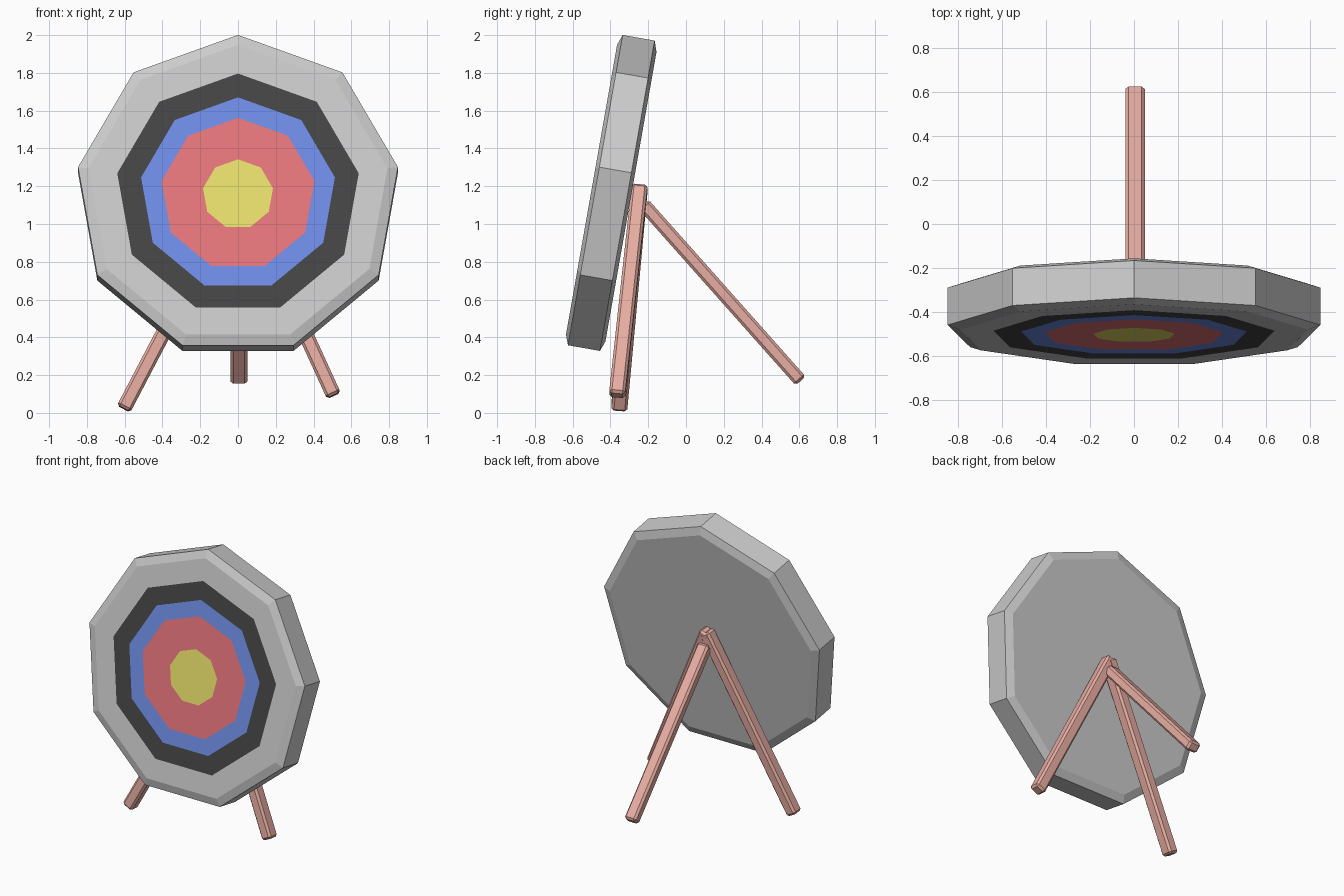
import bpy, bmesh, math
from mathutils import Vector, Matrix

if "Cube" in bpy.data.objects:
    bpy.data.objects.remove(bpy.data.objects["Cube"])


def material(name, rgb):
    m = bpy.data.materials.new(name)
    m.diffuse_color = (*rgb, 1)
    m.use_nodes = True
    m.node_tree.nodes["Principled BSDF"].inputs["Base Color"].default_value = m.diffuse_color
    return m


def add_object(name, bm, mats):
    bmesh.ops.recalc_face_normals(bm, faces=bm.faces)
    me = bpy.data.meshes.new(name)
    bm.to_mesh(me)
    bm.free()
    for m in mats:
        me.materials.append(m)
    ob = bpy.data.objects.new(name, me)
    bpy.context.collection.objects.link(ob)
    return ob


grey = material("straw_grey", (0.8, 0.8, 0.8))
black = material("ring_black", (0.06, 0.06, 0.06))
blue = material("ring_blue", (0.16, 0.27, 0.8))
red = material("ring_red", (0.8, 0.18, 0.2))
yellow = material("ring_yellow", (0.82, 0.75, 0.15))
wood = material("wood", (0.8, 0.42, 0.36))

# Target board: nine-sided loops from back to front centre, (radius, depth, material of the band after it)
SIDES = 9
profile = [(0.803, -0.106, 0), (0.86, -0.086, 0), (0.86, 0.086, 0), (0.803, 0.106, 0),
           (0.649, 0.106, 1), (0.521, 0.106, 2), (0.411, 0.106, 3), (0.188, 0.106, 4)]
bm = bmesh.new()
loops = []
for r, d, _ in profile:
    angles = [2 * math.pi * i / SIDES for i in range(SIDES)]
    loops.append([bm.verts.new((r * math.sin(a), -d, r * math.cos(a))) for a in angles])
bm.faces.new(loops[0])
for (a, b), (_, _, mat) in zip(zip(loops, loops[1:]), profile):
    for i in range(SIDES):
        j = (i + 1) % SIDES
        bm.faces.new((a[i], a[j], b[j], b[i])).material_index = mat
bm.faces.new(loops[-1]).material_index = profile[-1][2]
board = add_object("target_board", bm, [grey, black, blue, red, yellow])
board.location = (0, -0.40, 1.139)
board.rotation_euler.x = math.radians(-10)


# Legs: chamfered square posts between two points
def leg(name, foot, top, width, depth):
    foot, top = Vector(foot), Vector(top)
    d = (top - foot).normalized()
    x = Vector((0, 1, 0)).cross(d).normalized()
    y = d.cross(x)
    bm = bmesh.new()
    bmesh.ops.create_cube(bm, size=1)
    bmesh.ops.scale(bm, vec=(width, depth, (top - foot).length), verts=bm.verts)
    bmesh.ops.bevel(bm, geom=bm.edges[:], offset=0.014, segments=1, affect='EDGES')
    ob = add_object(name, bm, [wood])
    rot = Matrix((x, y, d)).transposed().to_4x4()
    ob.matrix_world = Matrix.Translation((foot + top) / 2) @ rot


leg("front_left_leg", (-0.605, -0.354, 0.022), (0.01, -0.245, 1.195), 0.08, 0.085)
leg("front_right_leg", (0.507, -0.365, 0.092), (0.0, -0.245, 1.2), 0.08, 0.085)
leg("back_leg", (0.61, 0.0, 0.0) and (0.005, 0.607, 0.169), (0.005, -0.225, 1.105), 0.088, 0.071)
